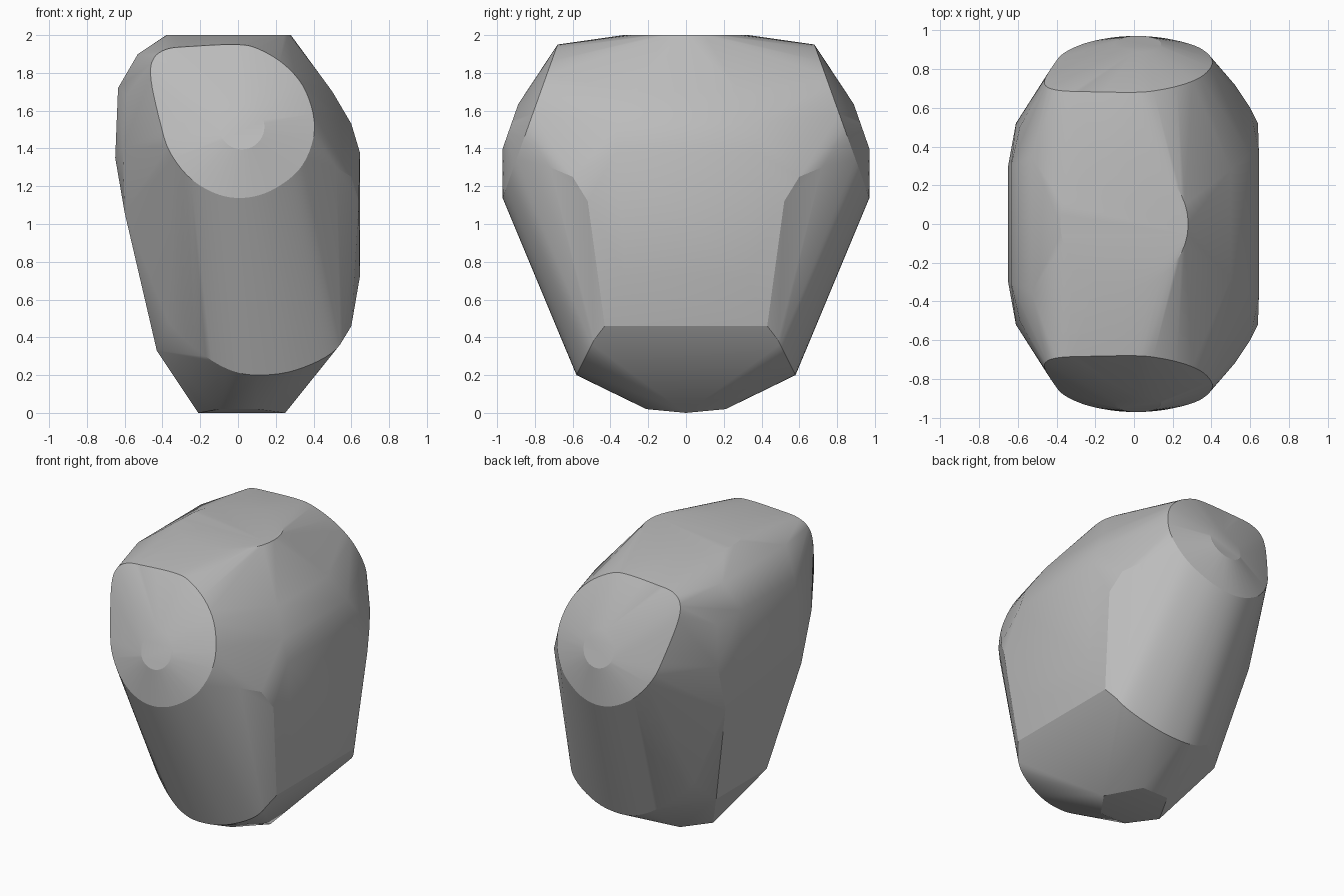
import bpy, bmesh, math
from mathutils import Vector

cube = bpy.data.objects.get("Cube")
if cube:
    bpy.data.objects.remove(cube, do_unlink=True)


def spline(pts, closed=False, steps=5):
    """Smooth curve through 2D points."""
    n = len(pts)
    p = [Vector(q) for q in pts]
    out = []
    for i in range(n if closed else n - 1):
        if closed:
            a, b, c, d = (p[(i + k) % n] for k in (-1, 0, 1, 2))
        else:
            a, b, c, d = p[max(i - 1, 0)], p[i], p[i + 1], p[min(i + 2, n - 1)]
        for s in range(steps):
            t = s / steps
            out.append(0.5 * (2 * b + (c - a) * t + (2 * a - 5 * b + 4 * c - d) * t ** 2
                              + (3 * b - a - 3 * c + d) * t ** 3))
    return out if closed else out + [p[-1]]


def circle(cx, cy, r, n=40):
    return [(cx + r * math.cos(math.tau * i / n), cy + r * math.sin(math.tau * i / n))
            for i in range(n)]


points = []


def add(x, y, z):
    """Add a point on both halves of the body."""
    points.extend([(x, y, z), (x, -y, z)])


# Flat round top
for x, y in circle(-0.05, 0, 0.33):
    points.append((x, y, 2))

# Tilted end caps: small disc and the wide rim around it
for x, z in circle(0.02, 1.515, 0.12):
    add(x, 0.972 - 0.35 * (z - 1.395), z)
rim = [(0.05, 1.14), (0.2, 1.19), (0.34, 1.31), (0.405, 1.5), (0.36, 1.7), (0.25, 1.84),
       (0.1, 1.93), (-0.02, 1.95), (-0.25, 1.94), (-0.38, 1.925), (-0.45, 1.87),
       (-0.46, 1.76), (-0.41, 1.53), (-0.36, 1.38), (-0.25, 1.24), (-0.1, 1.155)]
for x, z in spline(rim, closed=True):
    add(x, 0.97 - 0.358 * (z - 1.14), z)

# Curved lower edge of the end walls
lower_edge = [(-0.53, 0.8), (-0.45, 0.62), (-0.35, 0.46), (-0.2, 0.32), (-0.05, 0.23),
              (0.1, 0.2), (0.3, 0.225), (0.5, 0.32), (0.58, 0.45), (0.645, 0.72)]
for x, z in spline(lower_edge):
    add(x, 0.58 - 0.5 * (z - 0.2), z)

# Underside
add(-0.21, 0, 0)
add(0.25, 0, 0)
for x in (-0.1, 0.1):
    add(x, 0.21, 0.02)

# Left side: flat face and its rounded shoulders
for x, y, z in [(0.54, 0.45, 0.37), (0.6, 0.43, 0.46), (0.64, 0.52, 1.12),
                (0.645, 0.37, 1.38), (0.6, 0.36, 1.53), (0.5, 0.28, 1.7),
                (0.6, 0.6, 1.25), (0.52, 0.72, 1.3)]:
    add(x, y, z)

# Right side: leaning face and its rounded shoulders
for x, y, z in [(-0.43, 0.28, 0.33), (-0.6, 0.42, 1.06), (-0.65, 0.3, 1.35),
                (-0.61, 0.52, 1.4), (-0.635, 0.3, 1.72), (-0.53, 0.35, 1.9),
                (-0.59, 0.5, 1.68)]:
    add(x, y, z)

# Wrap everything in one convex skin
bm = bmesh.new()
for p in points:
    bm.verts.new(p)
bmesh.ops.remove_doubles(bm, verts=bm.verts[:], dist=0.0005)
bmesh.ops.convex_hull(bm, input=bm.verts[:])
loose = [v for v in bm.verts if not v.link_faces]
bmesh.ops.delete(bm, geom=loose, context='VERTS')
bmesh.ops.recalc_face_normals(bm, faces=bm.faces[:])
mesh = bpy.data.meshes.new("faceted_stone")
bm.to_mesh(mesh)
bm.free()

# Plain grey surface
grey = bpy.data.materials.new("stone_grey")
grey.use_nodes = True
colour = (0.5, 0.5, 0.5, 1)
grey.diffuse_color = colour
grey.node_tree.nodes["Principled BSDF"].inputs["Base Color"].default_value = colour
mesh.materials.append(grey)

stone = bpy.data.objects.new("faceted_stone", mesh)
bpy.context.collection.objects.link(stone)
bpy.ops.object.select_all(action='DESELECT')
stone.select_set(True)
bpy.context.view_layer.objects.active = stone
bpy.ops.object.shade_smooth_by_angle(angle=math.radians(18))
